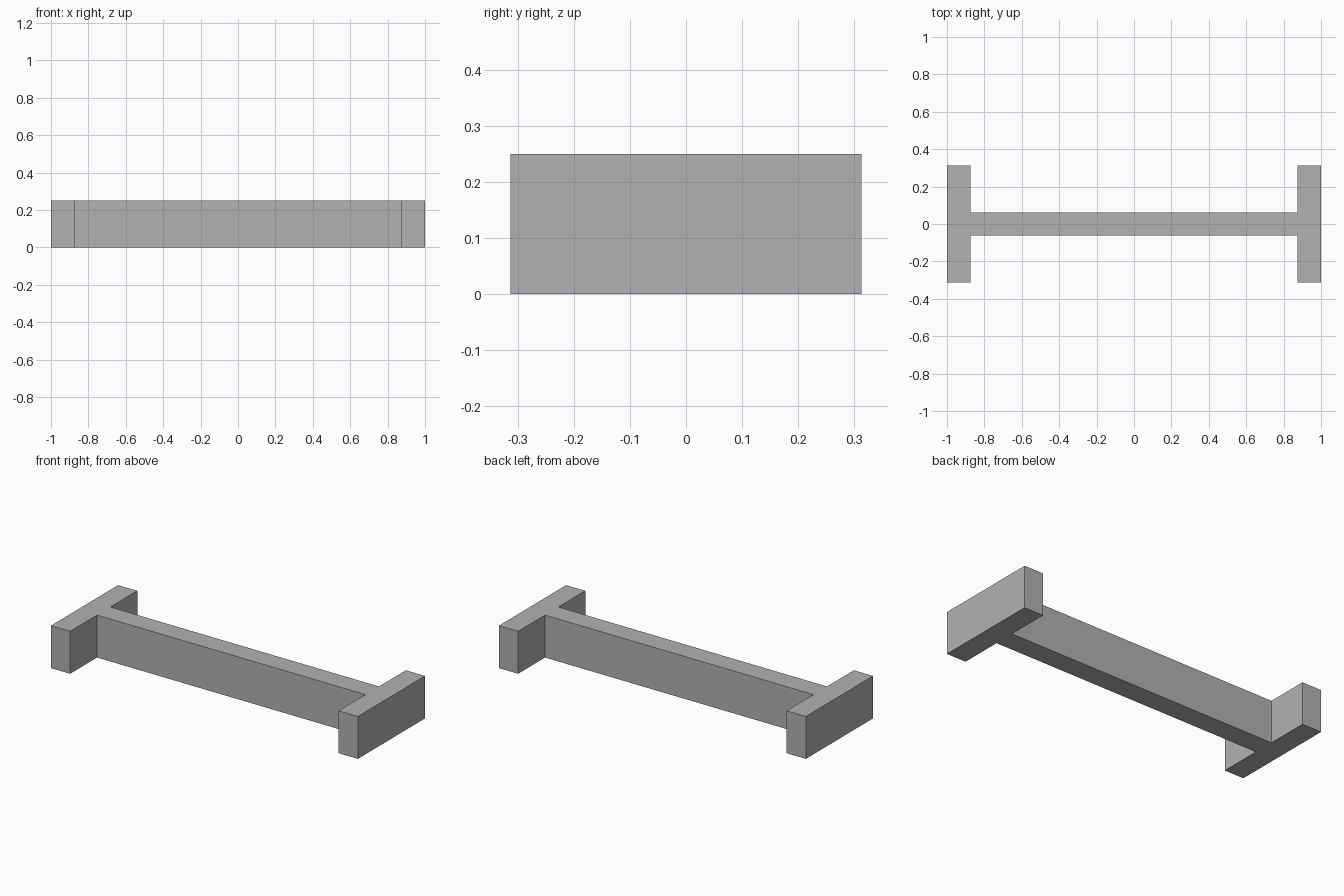
import bpy
import bmesh

cube = bpy.data.objects.get("Cube")
if cube:
    bpy.data.objects.remove(cube, do_unlink=True)

LENGTH, DEPTH, HEIGHT = 2.0, 0.625, 0.25
THICKNESS = 0.125

# Plain grey material
grey = bpy.data.materials.new("plain_grey")
grey.use_nodes = True
colour = (0.445, 0.445, 0.445, 1.0)
grey.diffuse_color = colour
grey.node_tree.nodes["Principled BSDF"].inputs["Base Color"].default_value = colour

# Half of the H-shaped outline; the other half is the same turned by 180 degrees
end, inner = LENGTH / 2, LENGTH / 2 - THICKNESS
side, web = DEPTH / 2, THICKNESS / 2
half = [(inner, -web), (inner, -side), (end, -side),
        (end, side), (inner, side), (inner, web)]
outline = half + [(-x, -y) for x, y in half]

# Beam: outline extruded upwards
bm = bmesh.new()
base = bm.faces.new([bm.verts.new((x, y, 0)) for x, y in outline])
extruded = bmesh.ops.extrude_face_region(bm, geom=[base], use_keep_orig=True)
top_verts = [g for g in extruded["geom"] if isinstance(g, bmesh.types.BMVert)]
bmesh.ops.translate(bm, verts=top_verts, vec=(0, 0, HEIGHT))
bmesh.ops.recalc_face_normals(bm, faces=bm.faces)

mesh = bpy.data.meshes.new("beam")
bm.to_mesh(mesh)
bm.free()
mesh.materials.append(grey)
beam = bpy.data.objects.new("beam", mesh)
bpy.context.collection.objects.link(beam)
